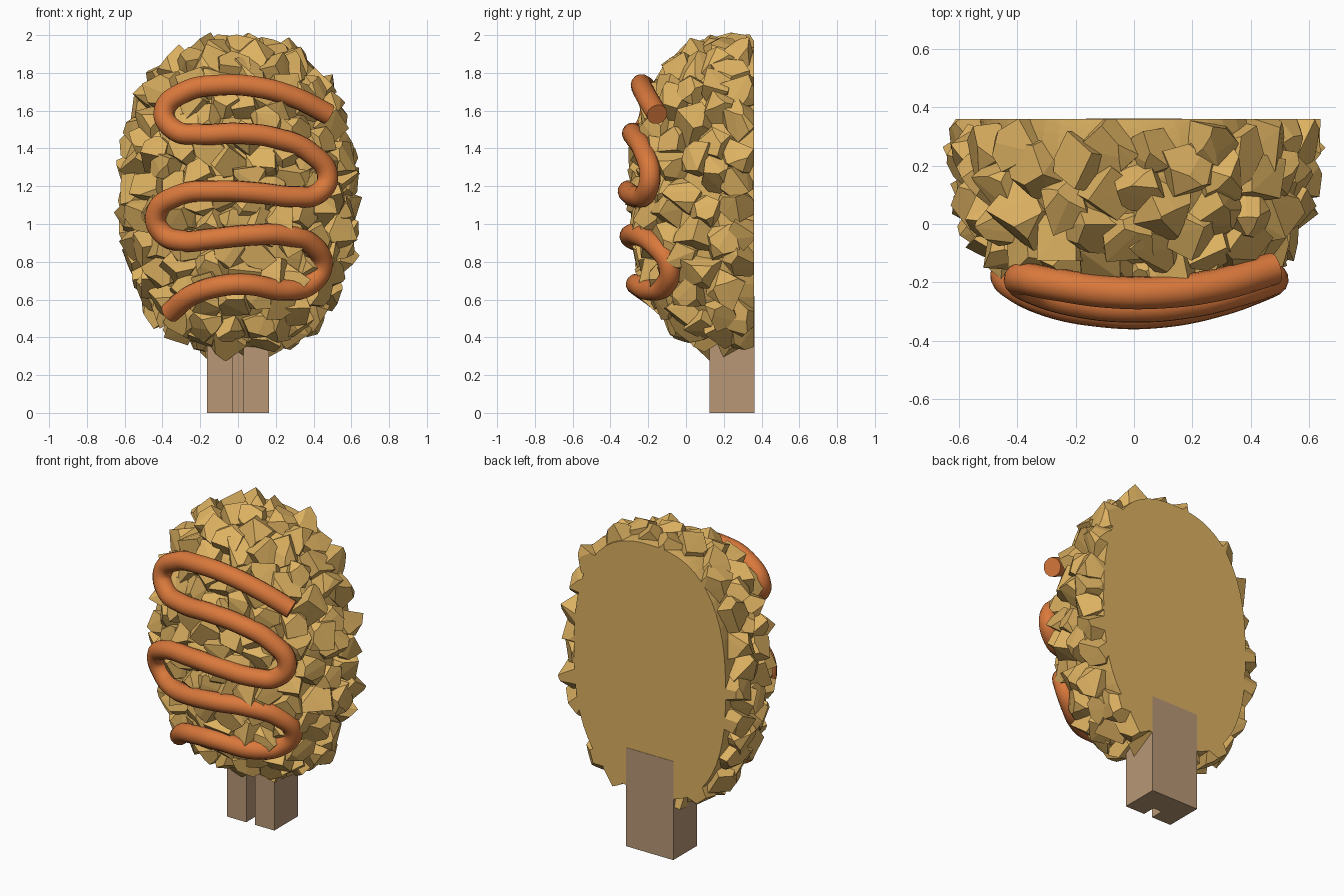
import bpy, bmesh, math, random
from mathutils import Vector, Matrix

if "Cube" in bpy.data.objects:
    bpy.data.objects.remove(bpy.data.objects["Cube"])

random.seed(11)
BACK = 0.36
CENTRE = Vector((0, 0.28, 1.15))


def material(name, rgb):
    m = bpy.data.materials.new(name)
    m.diffuse_color = (*rgb, 1)
    m.use_nodes = True
    m.node_tree.nodes["Principled BSDF"].inputs["Base Color"].default_value = m.diffuse_color
    return m


def add_object(name, data, mat):
    ob = bpy.data.objects.new(name, data)
    bpy.context.collection.objects.link(ob)
    data.materials.append(mat)
    return ob


def cut(bm, co, no):
    """Slice away everything beyond a plane and cap the hole."""
    r = bmesh.ops.bisect_plane(bm, geom=bm.verts[:] + bm.edges[:] + bm.faces[:],
                               plane_co=co, plane_no=no, clear_outer=True)
    edges = [e for e in r["geom_cut"] if isinstance(e, bmesh.types.BMEdge)]
    if edges:
        bmesh.ops.contextual_create(bm, geom=edges)


def on_surface(d, radii, p=2.5):
    """Point on a boxy ellipsoid in direction d."""
    s = sum(abs(c) ** p for c in d) ** (-1 / p)
    return CENTRE + Vector([c * s * r for c, r in zip(d, radii)])


crust = material("crust", (0.72, 0.44, 0.12))
orange = material("sauce", (0.70, 0.19, 0.045))
wood = material("wood", (0.48, 0.31, 0.18))

# inner body with flat back
bm = bmesh.new()
bmesh.ops.create_uvsphere(bm, u_segments=48, v_segments=32, radius=1)
for v in bm.verts:
    v.co = on_surface(v.co.normalized(), (0.53, 0.50, 0.79))
cut(bm, (0, BACK, 0), (0, 1, 0))
me = bpy.data.meshes.new("body_core")
bm.to_mesh(me)
bm.free()
add_object("body_core", me, crust)

# evenly scattered chunk positions
spots = []
for _ in range(9000):
    d = Vector([random.gauss(0, 1) for _ in range(3)]).normalized()
    p = on_surface(d, (0.54, 0.49, 0.76))
    if p.y < 0.30 and all((p - q).length > 0.108 for q, _ in spots):
        spots.append((p, d))

# chunky coating: skewed cubes with corners sliced off
allbm = bmesh.new()
tmp = bpy.data.meshes.new("tmp")
for p, d in spots:
    bm = bmesh.new()
    for i in range(8):
        bm.verts.new([(1 if i >> k & 1 else -1) * random.uniform(0.8, 1.15) for k in range(3)])
    bmesh.ops.convex_hull(bm, input=bm.verts[:])
    for _ in range(4):
        n = Vector([random.choice((-1, 1)) * random.uniform(0.4, 1) for _ in range(3)]).normalized()
        cut(bm, n * random.uniform(1.05, 1.3), n)
    normal = Vector((d.x / 0.54, d.y / 0.49, d.z / 0.76)).normalized()
    tilt = Matrix.Rotation(random.uniform(-0.6, 0.6), 4, 'X') @ Matrix.Rotation(random.uniform(-0.6, 0.6), 4, 'Y')
    turn = normal.to_track_quat('Z', 'Y').to_matrix().to_4x4() @ tilt
    turn = turn @ Matrix.Rotation(random.uniform(0, 6.28), 4, 'Z')
    size = [random.uniform(0.064, 0.086) for _ in range(3)]
    bm.transform(Matrix.Translation(p) @ turn @ Matrix.Diagonal((*size, 1)))
    cut(bm, (0, BACK, 0), (0, 1, 0))
    bmesh.ops.recalc_face_normals(bm, faces=bm.faces[:])
    bm.to_mesh(tmp)
    bm.free()
    allbm.from_mesh(tmp)
bpy.data.meshes.remove(tmp)
me = bpy.data.meshes.new("crust_chunks")
allbm.to_mesh(me)
allbm.free()
add_object("crust_chunks", me, crust)

# zigzag sauce tube laid over the front
path = [(.48, 1.58), (.3, 1.67), (.1, 1.725), (-.1, 1.735), (-.28, 1.70), (-.39, 1.60),
        (-.34, 1.50), (-.2, 1.475), (0, 1.48), (.2, 1.455), (.38, 1.38), (.475, 1.25),
        (.42, 1.16), (.3, 1.145), (.1, 1.165), (-.1, 1.175), (-.32, 1.15), (-.435, 1.05),
        (-.40, .95), (-.29, .91), (-.15, .92), (.05, .94), (.25, .94), (.39, .89),
        (.445, .78), (.38, .68), (.25, .65), (.05, .68), (-.1, .67), (-.25, .62), (-.36, .53)]
cu = bpy.data.curves.new("sauce_drizzle", 'CURVE')
cu.dimensions = '3D'
cu.bevel_depth = 0.056
cu.bevel_resolution = 5
cu.resolution_u = 8
cu.use_fill_caps = True
sp = cu.splines.new('BEZIER')
sp.bezier_points.add(len(path) - 1)
for bp, (x, z) in zip(sp.bezier_points, path):
    h = z - 1.15
    bp.co = (x, -0.305 + 0.2 * h * h + x * x * (0.5 + 1.2 * max(0, -h)), z)
    bp.handle_left_type = bp.handle_right_type = 'AUTO'
add_object("sauce_drizzle", cu, orange)

# stick with a groove along its front
a, b, f, g = 0.165, 0.03, 0.125, 0.21
outline = [(-a, f), (-b, f), (-b, g), (b, g), (b, f), (a, f), (a, BACK + .002), (-a, BACK + .002)]
bm = bmesh.new()
face = bm.faces.new([bm.verts.new((x, y, 0)) for x, y in outline])
r = bmesh.ops.extrude_face_region(bm, geom=[face])
bmesh.ops.translate(bm, vec=(0, 0, 0.62),
                    verts=[v for v in r["geom"] if isinstance(v, bmesh.types.BMVert)])
bmesh.ops.recalc_face_normals(bm, faces=bm.faces[:])
me = bpy.data.meshes.new("stick")
bm.to_mesh(me)
bm.free()
add_object("stick", me, wood)
